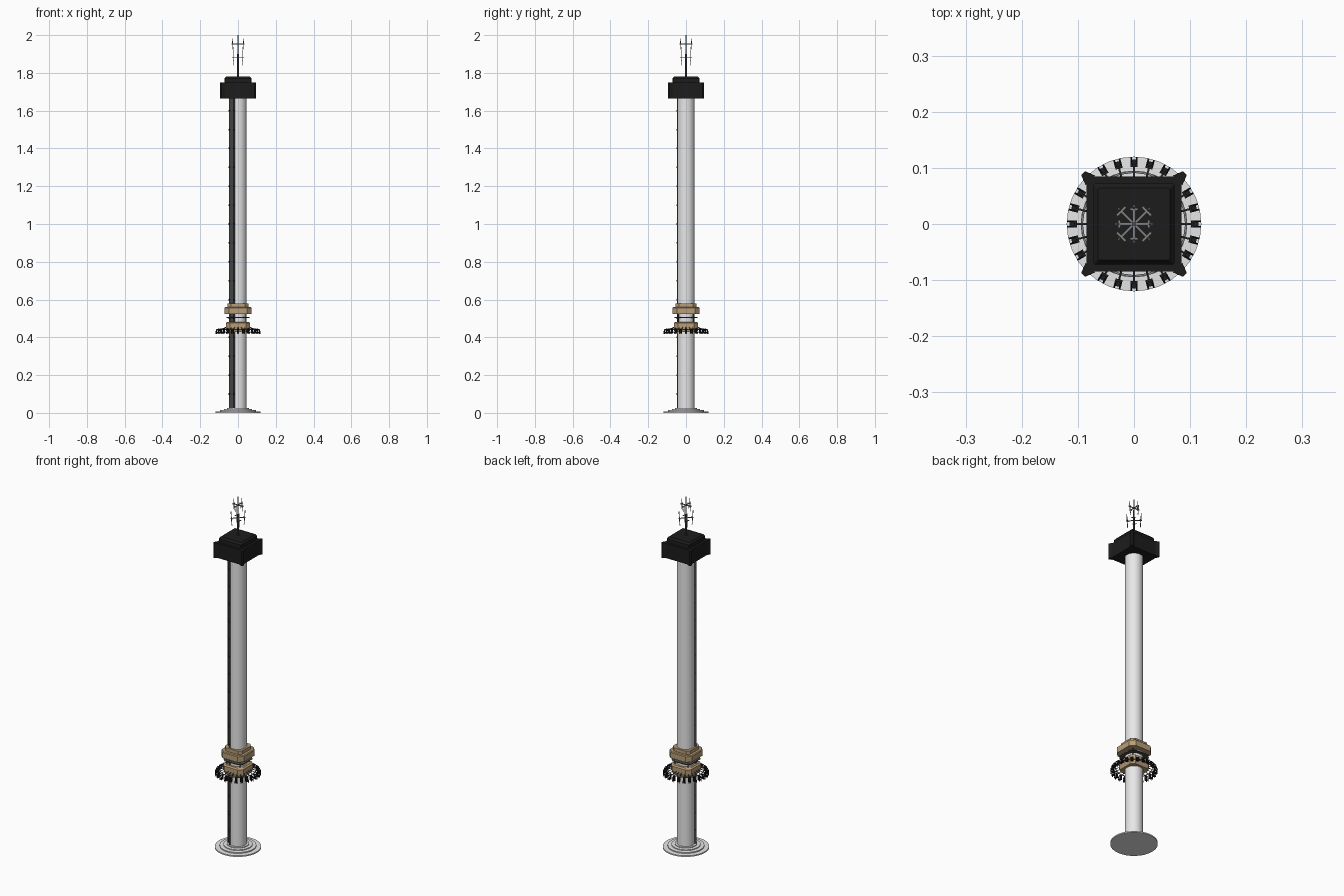
import bpy, bmesh, math
from mathutils import Matrix, Vector

if "Cube" in bpy.data.objects:
    bpy.data.objects.remove(bpy.data.objects["Cube"])

def mat(name, r, g, b):
    m = bpy.data.materials.new(name)
    m.diffuse_color = (r, g, b, 1)
    m.use_nodes = True
    m.node_tree.nodes["Principled BSDF"].inputs["Base Color"].default_value = m.diffuse_color
    return m

LIGHT = mat("light_grey", 0.80, 0.80, 0.80)
TAN = mat("tan", 0.48, 0.34, 0.185)
BLACK = mat("near_black", 0.012, 0.012, 0.012)
DARK = mat("dark_grey", 0.07, 0.07, 0.07)
STEEL = mat("steel_grey", 0.22, 0.22, 0.22)

def finish(name, bm, material, smooth=False):
    bmesh.ops.recalc_face_normals(bm, faces=bm.faces)
    me = bpy.data.meshes.new(name)
    bm.to_mesh(me)
    bm.free()
    me.materials.append(material)
    ob = bpy.data.objects.new(name, me)
    bpy.context.collection.objects.link(ob)
    if smooth:
        bpy.context.view_layer.objects.active = ob
        ob.select_set(True)
        bpy.ops.object.shade_smooth_by_angle(angle=math.radians(35))
        ob.select_set(False)
    return ob

def spin(a):
    return Matrix.Rotation(math.radians(a), 4, 'Z')

def box(bm, x, y, z, m=Matrix()):
    """Box from (min, max) ranges, moved by matrix m."""
    c = Vector(((x[0]+x[1])/2, (y[0]+y[1])/2, (z[0]+z[1])/2))
    s = Matrix.Diagonal((x[1]-x[0], y[1]-y[0], z[1]-z[0], 1))
    bmesh.ops.create_cube(bm, size=1, matrix=m @ Matrix.Translation(c) @ s)

def rod(bm, a, b, r, n=6, m=Matrix()):
    a, b = m @ Vector(a), m @ Vector(b)
    d = b - a
    rot = d.to_track_quat('Z', 'Y').to_matrix().to_4x4()
    bmesh.ops.create_cone(bm, cap_ends=True, segments=n, radius1=r, radius2=r,
                          depth=d.length, matrix=Matrix.Translation((a+b)/2) @ rot)

def lathe(bm, profile, n, closed=False):
    """Solid turned from (radius, z) points: flat caps, or a closed ring."""
    rings = [[bm.verts.new((r*math.cos(2*math.pi*i/n), r*math.sin(2*math.pi*i/n), z))
              for i in range(n)] for r, z in profile]
    pairs = list(zip(rings, rings[1:])) + ([(rings[-1], rings[0])] if closed else [])
    for a, b in pairs:
        for i in range(n):
            bm.faces.new((a[i], a[(i+1) % n], b[(i+1) % n], b[i]))
    if not closed:
        bm.faces.new(rings[0][::-1])
        bm.faces.new(rings[-1])

def loft(bm, sections):
    """Chamfered squares (half width, half flat length, z) joined upwards."""
    rings = []
    for h, c, z in sections:
        pts = [(h, -c), (h, c), (c, h), (-c, h), (-h, c), (-h, -c), (-c, -h), (c, -h)]
        rings.append([bm.verts.new((x, y, z)) for x, y in pts])
    for a, b in zip(rings, rings[1:]):
        for i in range(8):
            bm.faces.new((a[i], a[(i+1) % 8], b[(i+1) % 8], b[i]))
    bm.faces.new(rings[0][::-1])
    bm.faces.new(rings[-1])

# Stepped round base
bm = bmesh.new()
lathe(bm, [(0.12, 0), (0.12, 0.007), (0.095, 0.008), (0.095, 0.014),
           (0.075, 0.015), (0.075, 0.020), (0.058, 0.021), (0.058, 0.025)], 32)
finish("base", bm, LIGHT)

# Column
bm = bmesh.new()
lathe(bm, [(0.046, 0.02), (0.046, 1.68)], 40)
finish("column", bm, LIGHT, True)

# Ladder on the front left diagonal
bm = bmesh.new()
L = spin(225)
box(bm, (0.038, 0.048), (-0.016, 0.016), (0.025, 1.67), L)
for s in (-1, 1):
    box(bm, (0.040, 0.051), (s*0.016-0.002, s*0.016+0.002), (0.025, 1.67), L)
finish("ladder", bm, DARK)
bm = bmesh.new()
for i in range(16):
    z = 0.1 + i*0.1
    for s in (-1, 1):
        box(bm, (0.046, 0.0515), (s*0.016-0.0025, s*0.016+0.0025), (z-0.004, z+0.004), L)
finish("ladder_brackets", bm, BLACK)

# Machine housing with corner fins
bm = bmesh.new()
loft(bm, [(0.085, 0.083, 1.665), (0.085, 0.083, 1.748)])
for a in (45, 135, 225, 315):
    m = spin(a)
    lo = [m @ Vector(p) for p in ((0.110, -0.012, 1.664), (0.128, -0.005, 1.664),
                                  (0.128, 0.005, 1.664), (0.110, 0.012, 1.664))]
    v0 = [bm.verts.new(p) for p in lo]
    v1 = [bm.verts.new(p + Vector((0, 0, 0.085))) for p in lo]
    bm.faces.new(v0[::-1])
    bm.faces.new(v1)
    for i in range(4):
        j = (i+1) % 4
        bm.faces.new((v0[i], v0[j], v1[j], v1[i]))
finish("top_housing", bm, BLACK)
bm = bmesh.new()
loft(bm, [(0.072, 0.070, 1.747), (0.072, 0.070, 1.770), (0.064, 0.062, 1.780)])
finish("housing_cap", bm, BLACK)

# Antenna mast with two levels of four dipoles
bm = bmesh.new()
rod(bm, (0, 0, 1.775), (0, 0, 1.9), 0.005, 8)
rod(bm, (0, 0, 1.9), (0, 0, 2.0), 0.003, 8)
finish("antenna_mast", bm, DARK)
bm = bmesh.new()
for k in range(4):
    for a, r, z, h, w in ((0, 0.029, 1.953, 0.028, 0.007), (45, 0.035, 1.880, 0.040, 0.011)):
        m = spin(a + 90*k)
        box(bm, (0, r+0.005), (-0.0023, 0.0023), (z-0.0015, z+0.0015), m)
        box(bm, (r-0.005, r-0.0005), (-w, w), (z-0.0015, z+0.0015), m)
        rod(bm, (r-0.003, 0, z-h), (r+0.002, 0, z+h), 0.002, 4, m)
finish("antenna_arms", bm, STEEL)

# Gondola: upper carriage, collar and lower seat hub
bm = bmesh.new()
loft(bm, [(0.072, 0.048, 0.524), (0.072, 0.048, 0.556), (0.068, 0.045, 0.560)])
finish("upper_carriage", bm, TAN)
bm = bmesh.new()
loft(bm, [(0.055, 0.038, 0.555), (0.055, 0.038, 0.579)])
finish("carriage_collar", bm, TAN)
bm = bmesh.new()
loft(bm, [(0.058, 0.040, 0.428), (0.064, 0.043, 0.446), (0.064, 0.043, 0.476),
          (0.056, 0.038, 0.482)])
finish("seat_hub", bm, TAN)

# Thin ring and corner posts between the carriages
bm = bmesh.new()
loft(bm, [(0.062, 0.042, 0.503), (0.062, 0.042, 0.507)])
for a in (45, 135, 225, 315):
    rod(bm, (0.058, 0, 0.475), (0.058, 0, 0.53), 0.003, 6, spin(a))
finish("frame_ring", bm, DARK)

# Ring carrying the seat arms
bm = bmesh.new()
lathe(bm, [(0.091, 0.440), (0.095, 0.440), (0.095, 0.443), (0.091, 0.443)], 24, True)
finish("seat_ring", bm, STEEL)

# 24 seats hung around the hub
frames, seats = bmesh.new(), bmesh.new()
for k in range(24):
    m = spin(15*k)
    rod(frames, (0.055, 0, 0.456), (0.104, 0, 0.438), 0.002, 6, m)
    box(seats, (0.102, 0.107), (-0.0065, 0.0065), (0.421, 0.446), m)     # back
    box(seats, (0.104, 0.115), (-0.0065, 0.0065), (0.421, 0.427), m)     # pan
    for s in (-1, 1):                                                    # restraints
        y = s*0.005
        rod(seats, (0.104, y, 0.444), (0.113, y, 0.441), 0.0018, 6, m)
        rod(seats, (0.113, y, 0.441), (0.118, y, 0.430), 0.0018, 6, m)
        rod(seats, (0.118, y, 0.430), (0.117, y, 0.417), 0.0018, 6, m)
finish("seat_spokes", frames, DARK)
finish("seats", seats, BLACK)
